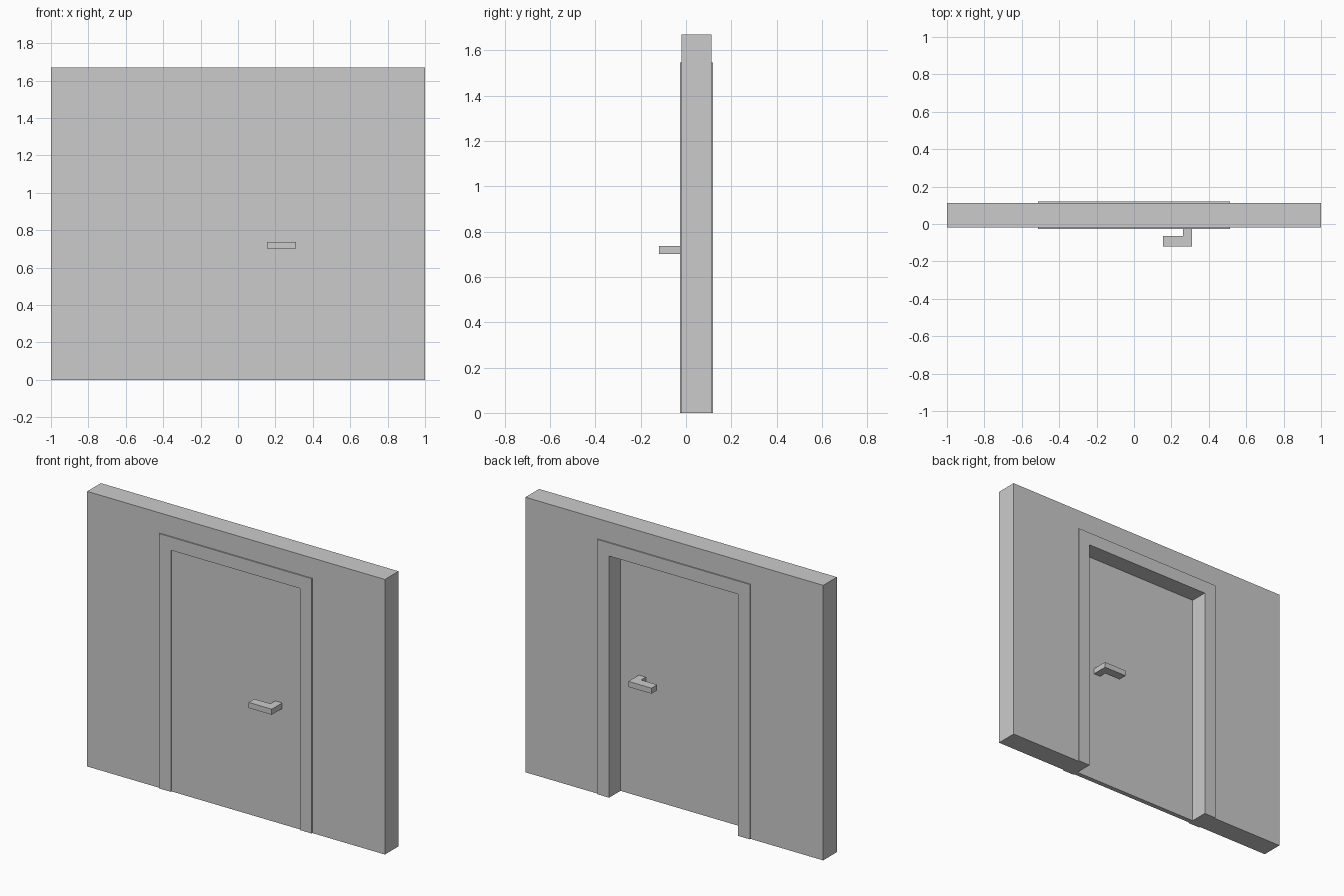
import bpy, bmesh
from mathutils import Vector

if "Cube" in bpy.data.objects:
    bpy.data.objects.remove(bpy.data.objects["Cube"])


def prism(name, outline, extrude):
    """Extrude a flat 3D outline along a vector into a closed solid."""
    bm = bmesh.new()
    face = bm.faces.new([bm.verts.new(p) for p in outline])
    res = bmesh.ops.extrude_face_region(bm, geom=[face], use_keep_orig=True)
    moved = [v for v in res["geom"] if isinstance(v, bmesh.types.BMVert)]
    bmesh.ops.translate(bm, verts=moved, vec=Vector(extrude))
    bmesh.ops.recalc_face_normals(bm, faces=bm.faces)
    mesh = bpy.data.meshes.new(name)
    bm.to_mesh(mesh)
    bm.free()
    obj = bpy.data.objects.new(name, mesh)
    bpy.context.collection.objects.link(obj)
    return obj


def arch(name, outer_x, outer_z, inner_x, inner_z, y0, y1):
    """Doorway-shaped solid: a rectangle with an opening down to the floor."""
    right = [(inner_x, 0), (outer_x, 0), (outer_x, outer_z)]
    left = [(-x, z) for x, z in reversed(right)]
    pts = right + left + [(-inner_x, inner_z), (inner_x, inner_z)]
    return prism(name, [(x, y0, z) for x, z in pts], (0, y1 - y0, 0))


FRAME_X, FRAME_Z = 0.513, 1.547
DOOR_X, DOOR_Z = 0.433, 1.467
DOOR_FRONT, DOOR_BACK = -0.019, 0.010

# Wall with doorway, and the frame standing slightly proud of it on both sides
arch("wall", 1.0, 1.67, FRAME_X, FRAME_Z, -0.019, 0.112)
arch("door_frame", FRAME_X, FRAME_Z, DOOR_X, DOOR_Z, -0.026, 0.119)

# Door leaf, set at the front of the frame
prism("door", [(-DOOR_X, DOOR_FRONT, 0), (DOOR_X, DOOR_FRONT, 0),
               (DOOR_X, DOOR_FRONT, DOOR_Z), (-DOOR_X, DOOR_FRONT, DOOR_Z)],
      (0, DOOR_BACK - DOOR_FRONT, 0))

# L-shaped lever handles: (x, distance from door face)
lever = [(0.31, 0), (0.31, 0.10), (0.155, 0.10),
         (0.155, 0.045), (0.263, 0.045), (0.263, 0)]
for name, face_y, side in (("front_handle", DOOR_FRONT, -1),
                           ("back_handle", DOOR_BACK, 1)):
    prism(name, [(x, face_y + side * d, 0.702) for x, d in lever], (0, 0, 0.034))
